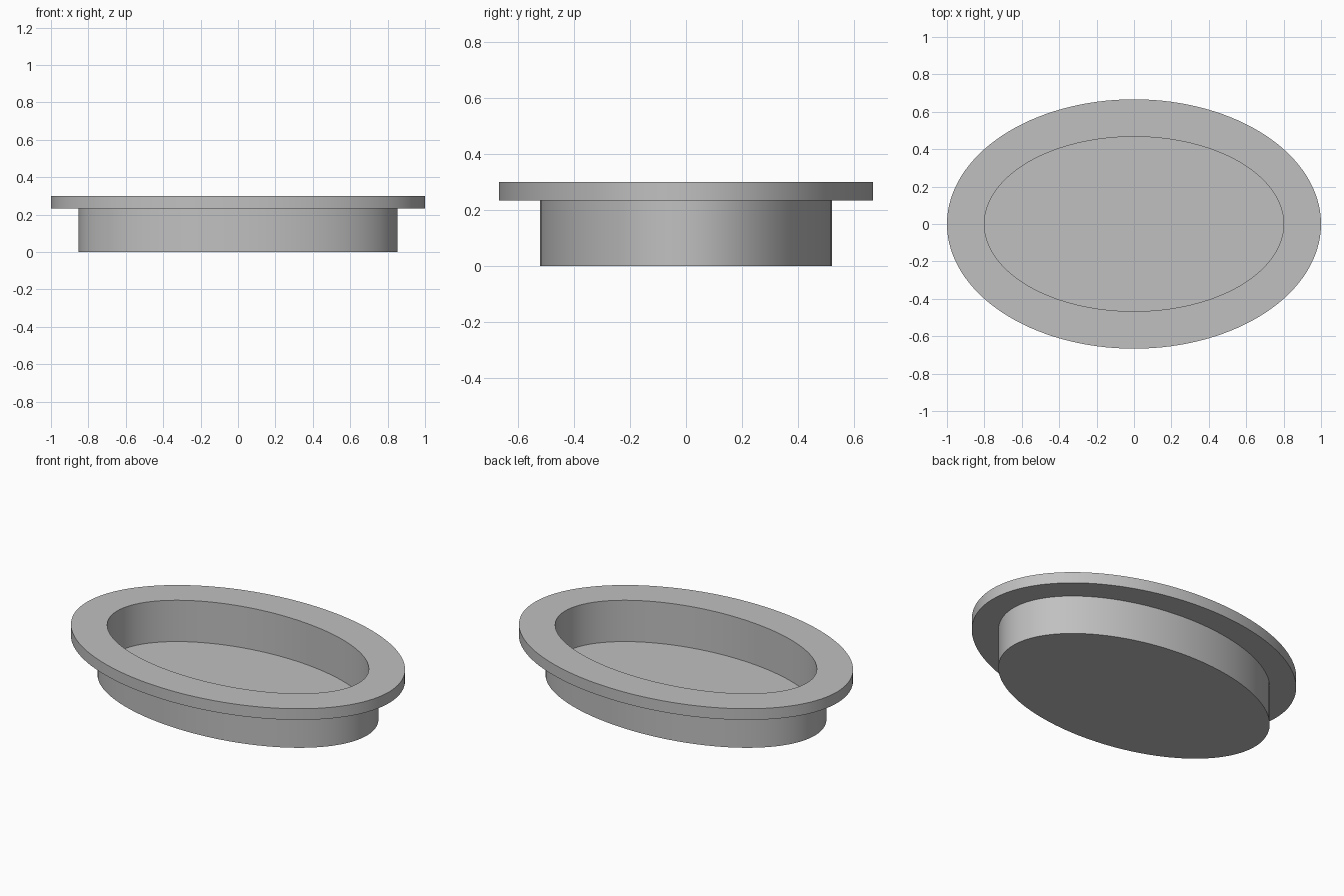
import bpy
import bmesh
from math import cos, sin, pi, radians

cube = bpy.data.objects.get("Cube")
if cube:
    bpy.data.objects.remove(cube, do_unlink=True)

SEGMENTS = 128
WALL = 0.0533
RIM_WIDTH = 0.2
HEIGHT = 0.3
RIM_BOTTOM = 0.2333
CAVITY_X, CAVITY_Y = 0.8, 0.4667

grey = bpy.data.materials.new("plain grey")
grey.use_nodes = True
colour = (0.53, 0.53, 0.53, 1)
grey.diffuse_color = colour
grey.node_tree.nodes["Principled BSDF"].inputs["Base Color"].default_value = colour

# Cross-section: outward offset from the cavity ellipse, and height
profile = [
    (WALL, 0),
    (WALL, RIM_BOTTOM),
    (RIM_WIDTH, RIM_BOTTOM),
    (RIM_WIDTH, HEIGHT),
    (0, HEIGHT),
    (0, WALL),
]


def ellipse_ring(bm, offset, z):
    angles = [2 * pi * i / SEGMENTS for i in range(SEGMENTS)]
    return [bm.verts.new(((CAVITY_X + offset) * cos(a),
                          (CAVITY_Y + offset) * sin(a), z)) for a in angles]


# Oval dish: underside, outer wall, rim, inner wall and floor
bm = bmesh.new()
rings = [ellipse_ring(bm, *point) for point in profile]
for low, high in zip(rings, rings[1:]):
    for i in range(SEGMENTS):
        j = (i + 1) % SEGMENTS
        bm.faces.new((low[i], low[j], high[j], high[i]))
bm.faces.new(rings[0][::-1])
bm.faces.new(rings[-1])
bmesh.ops.recalc_face_normals(bm, faces=bm.faces)

mesh = bpy.data.meshes.new("oval_dish")
bm.to_mesh(mesh)
bm.free()
mesh.materials.append(grey)
dish = bpy.data.objects.new("oval_dish", mesh)
bpy.context.collection.objects.link(dish)

# Smooth walls with sharp rim edges
bpy.ops.object.select_all(action="DESELECT")
dish.select_set(True)
bpy.context.view_layer.objects.active = dish
bpy.ops.object.shade_smooth_by_angle(angle=radians(30))
